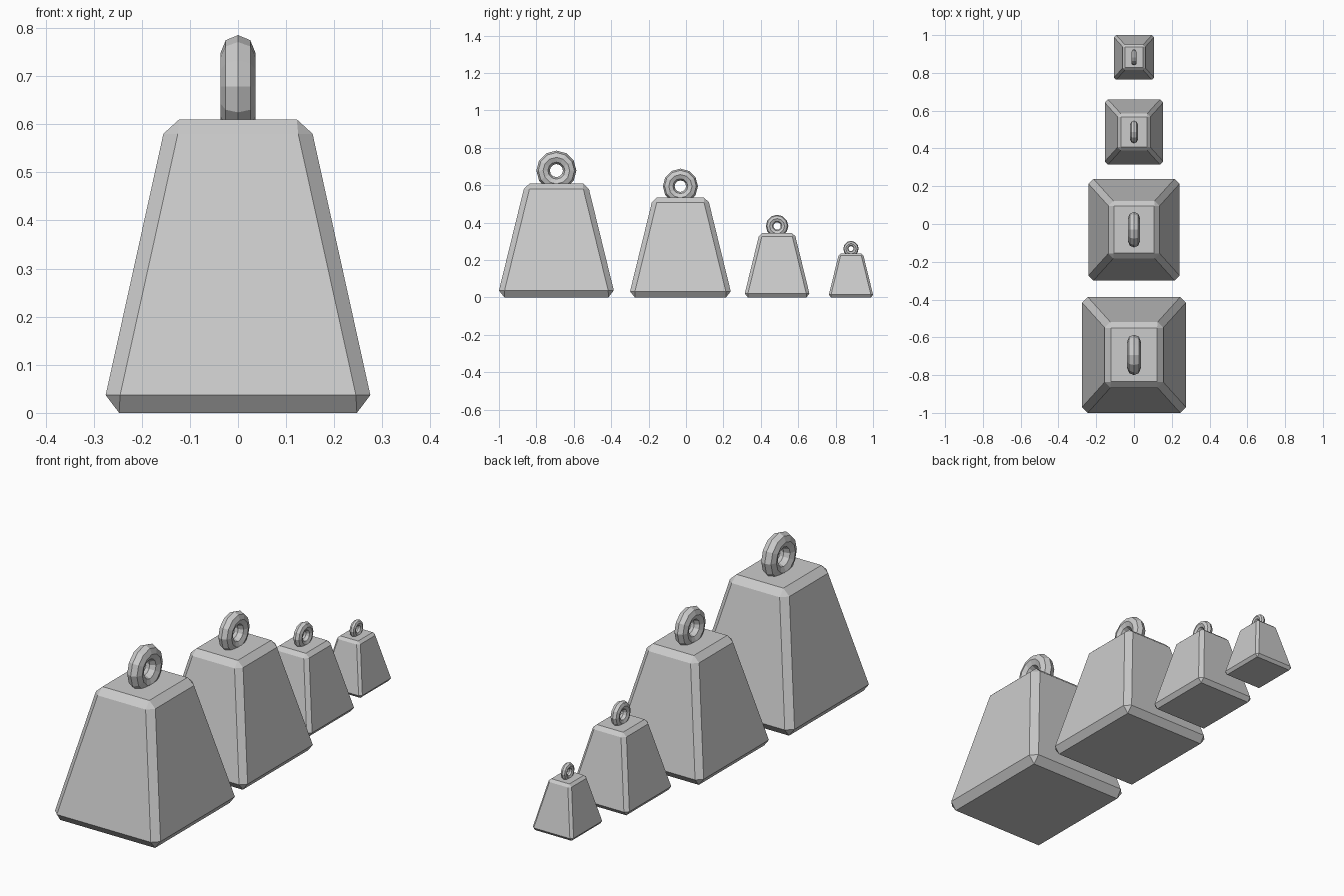
import bpy, bmesh, math
from mathutils import Matrix

if "Cube" in bpy.data.objects:
    bpy.data.objects.remove(bpy.data.objects["Cube"])

# Half sizes of the largest weight: z, x, y
BASE, WIDE = (0.0, 0.247, 0.278), (0.037, 0.275, 0.307)
SHOULDER, TOP = (0.58, 0.155, 0.174), (0.61, 0.122, 0.142)


def finish(bm, name, y, s):
    mesh = bpy.data.meshes.new(name)
    bm.to_mesh(mesh)
    bm.free()
    mesh.transform(Matrix.Translation((0, y, 0)) @ Matrix.Scale(s, 4))
    obj = bpy.data.objects.new(name, mesh)
    bpy.context.collection.objects.link(obj)
    return obj


def weight_body(name, y, s):
    # Tapered block with single chamfers on all edges
    bm = bmesh.new()
    c = 0.03
    for sx in (-1, 1):
        for sy in (-1, 1):
            for z, hx, hy in (BASE, TOP):
                bm.verts.new((sx * hx, sy * hy, z))
            for z, hx, hy in (WIDE, SHOULDER):
                bm.verts.new((sx * hx, sy * (hy - c), z))
                bm.verts.new((sx * (hx - c), sy * hy, z))
    bmesh.ops.convex_hull(bm, input=bm.verts[:])
    bmesh.ops.dissolve_limit(bm, angle_limit=math.radians(3),
                             verts=bm.verts[:], edges=bm.edges[:])
    bmesh.ops.recalc_face_normals(bm, faces=bm.faces[:])
    return finish(bm, name, y, s)


def lifting_ring(name, y, s, major=0.071, minor=0.036, n=12, m=8):
    # Low-poly ring standing in the y-z plane
    bm = bmesh.new()
    rows = []
    for i in range(n):
        a = 2 * math.pi * i / n
        row = []
        for j in range(m):
            b = 2 * math.pi * j / m
            r = major + minor * math.cos(b)
            row.append(bm.verts.new((minor * math.sin(b), r * math.cos(a),
                                     0.678 + r * math.sin(a))))
        rows.append(row)
    for i in range(n):
        p, q = rows[i], rows[(i + 1) % n]
        for j in range(m):
            k = (j + 1) % m
            bm.faces.new((p[j], q[j], q[k], p[k]))
    bmesh.ops.recalc_face_normals(bm, faces=bm.faces[:])
    return finish(bm, name, y, s)


# Four weights in a row, from large to small
for label, y, s in (("large", -0.693, 1.0), ("medium", -0.03, 0.877),
                    ("small", 0.487, 0.563), ("tiny", 0.882, 0.385)):
    weight_body(label + "_weight_body", y, s)
    lifting_ring(label + "_weight_ring", y, s)
